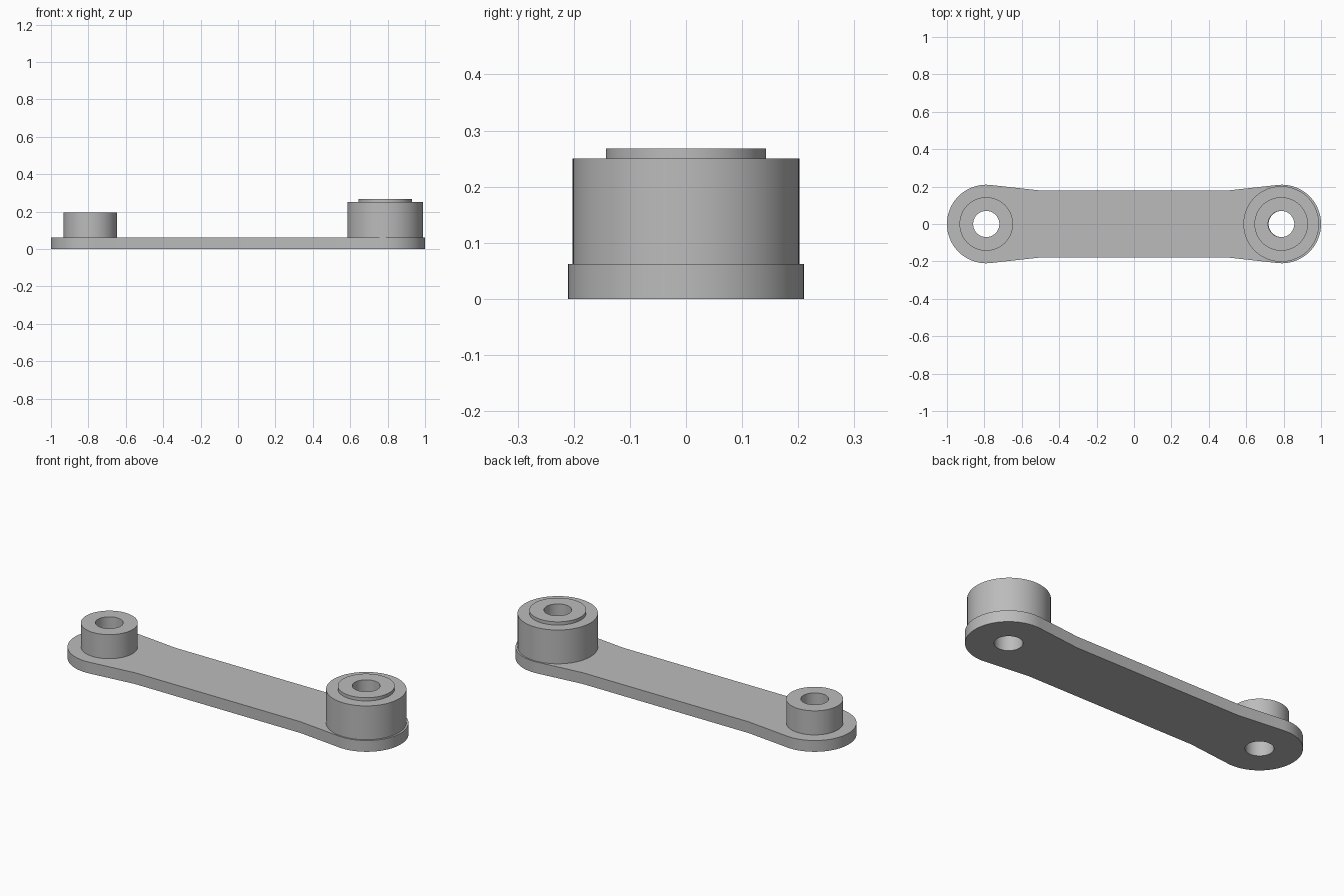
import bpy, bmesh
from math import cos, sin, pi, asin, atan2, hypot

if "Cube" in bpy.data.objects:
    bpy.data.objects.remove(bpy.data.objects["Cube"])

SEG = 96
PIVOT, END_R, BORE_R = 0.79, 0.21, 0.07
WAIST_X, WAIST_Y, PLATE_H = 0.51, 0.18, 0.0625

metal = bpy.data.materials.new("grey_metal")
metal.use_nodes = True
grey = (0.5, 0.5, 0.5, 1)
metal.diffuse_color = grey
metal.node_tree.nodes["Principled BSDF"].inputs["Base Color"].default_value = grey


def finish(bm, name, x=0.0):
    bmesh.ops.recalc_face_normals(bm, faces=bm.faces[:])
    mesh = bpy.data.meshes.new(name)
    bm.to_mesh(mesh)
    bm.free()
    mesh.materials.append(metal)
    obj = bpy.data.objects.new(name, mesh)
    obj.location.x = x
    bpy.context.collection.objects.link(obj)
    bpy.ops.object.select_all(action='DESELECT')
    obj.select_set(True)
    bpy.context.view_layer.objects.active = obj
    bpy.ops.object.shade_smooth_by_angle(angle=pi / 6)
    return obj


def circle(cx, r):
    return [(cx + r * cos(2 * pi * i / SEG), r * sin(2 * pi * i / SEG)) for i in range(SEG)]


def link_outline():
    # Rounded ends joined to the waist by tangent flares
    dx, dy = WAIST_X - PIVOT, WAIST_Y
    tangent = atan2(dy, dx) - (pi / 2 - asin(END_R / hypot(dx, dy))) if hypot(dx, dy) > END_R else pi / 2
    right = [(WAIST_X, -WAIST_Y)]
    for i in range(SEG // 2 + 1):
        a = -tangent + 2 * tangent * i / (SEG // 2)
        right.append((PIVOT + END_R * cos(a), END_R * sin(a)))
    right.append((WAIST_X, WAIST_Y))
    return right + [(-x, -y) for x, y in right]


def link_plate():
    bm = bmesh.new()
    edges = []
    for loop in (link_outline(), circle(-PIVOT, BORE_R), circle(PIVOT, BORE_R)):
        vs = [bm.verts.new((x, y, 0)) for x, y in loop]
        edges += [bm.edges.new((vs[i - 1], vs[i])) for i in range(len(vs))]
    bmesh.ops.triangle_fill(bm, use_beauty=True, use_dissolve=False, edges=edges)
    # Thicken the pierced outline
    ext = bmesh.ops.extrude_face_region(bm, geom=bm.faces[:], use_keep_orig=True)
    top = [v for v in ext["geom"] if isinstance(v, bmesh.types.BMVert)]
    bmesh.ops.translate(bm, verts=top, vec=(0, 0, PLATE_H))
    return finish(bm, "link_plate")


def bored_boss(name, x, profile):
    # Revolve a (radius, height) profile, open where it meets the plate
    bm = bmesh.new()
    rings = []
    for r, z in profile:
        rings.append([bm.verts.new((px, py, z)) for px, py in circle(0, r)])
    for a, b in zip(rings, rings[1:]):
        for i in range(SEG):
            bm.faces.new((a[i - 1], a[i], b[i], b[i - 1]))
    return finish(bm, name, x)


link_plate()
bored_boss("small_boss", -PIVOT,
           [(0.143, PLATE_H), (0.143, 0.196), (BORE_R, 0.196), (BORE_R, PLATE_H)])
bored_boss("large_boss", PIVOT - 0.003,
           [(0.202, PLATE_H), (0.202, 0.25), (0.143, 0.25), (0.143, 0.268),
            (BORE_R, 0.268), (BORE_R, PLATE_H)])
